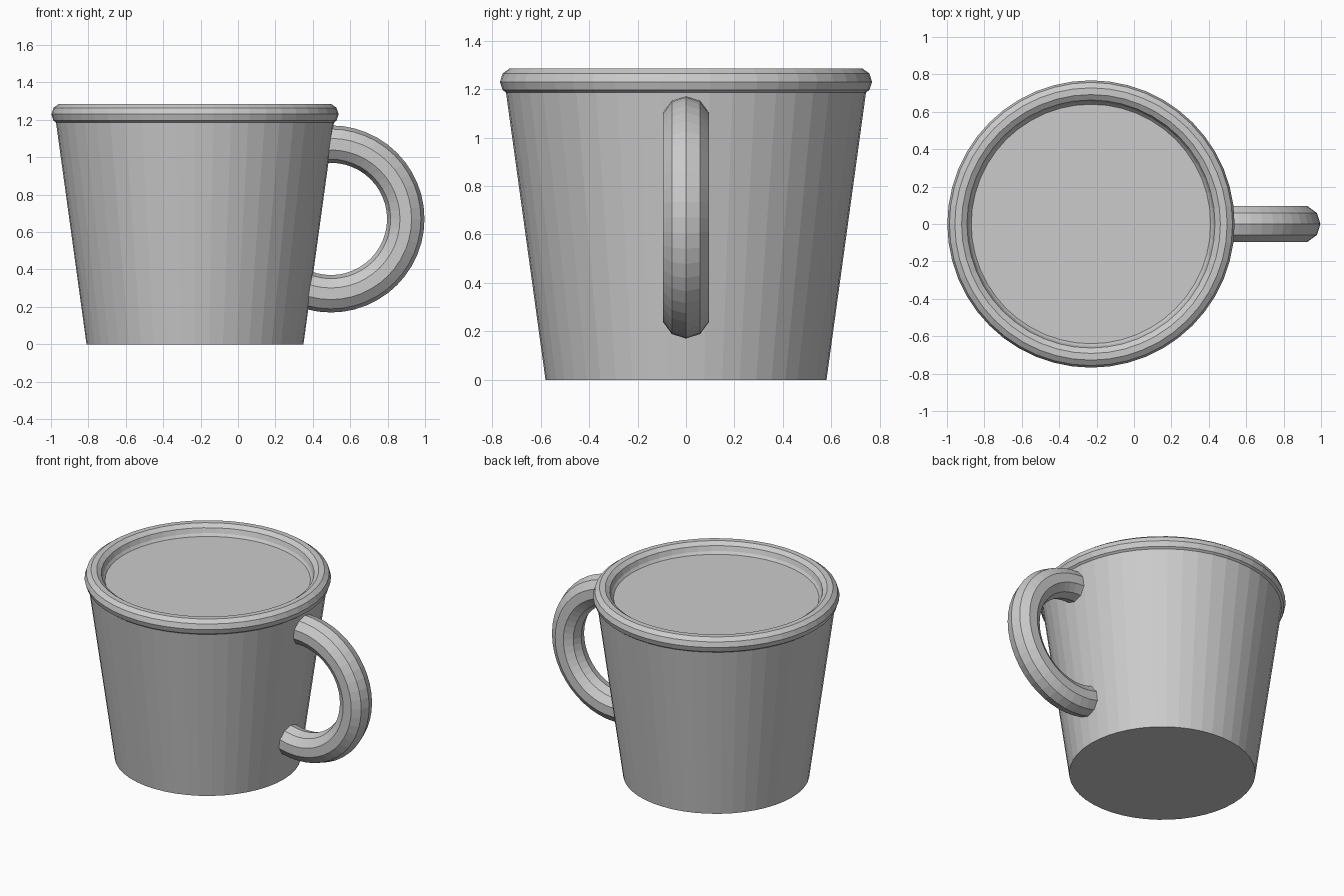
import bpy
import math
from mathutils import Matrix, Vector

cube = bpy.data.objects.get("Cube")
if cube:
    bpy.data.objects.remove(cube, do_unlink=True)

SEGMENTS = 48
SIDES = 10
CUP_X = -0.23

grey = bpy.data.materials.new("plain grey")
grey.use_nodes = True
colour = (0.6, 0.6, 0.6, 1)
grey.diffuse_color = colour
grey.node_tree.nodes["Principled BSDF"].inputs["Base Color"].default_value = colour


def add_object(name, verts, faces, location):
    mesh = bpy.data.meshes.new(name)
    mesh.from_pydata(verts, [], faces)
    mesh.materials.append(grey)
    obj = bpy.data.objects.new(name, mesh)
    obj.location = location
    bpy.context.collection.objects.link(obj)
    return obj


def spin(profile, closed, first=0, steps=SEGMENTS):
    """Turn a radius/height profile around z; a partial turn gets end caps."""
    full = steps == SEGMENTS
    rings = steps if full else steps + 1
    n = len(profile)
    verts = []
    for i in range(rings):
        a = math.tau * (first + i) / SEGMENTS
        verts += [(r * math.cos(a), r * math.sin(a), z) for r, z in profile]
    faces = []
    for i in range(steps):
        j = (i + 1) % rings
        for k in range(n if closed else n - 1):
            m = (k + 1) % n
            faces.append((i * n + k, j * n + k, j * n + m, i * n + m))
    if not closed:
        # flat discs at both ends of the profile
        faces.append([i * n for i in reversed(range(rings))])
        faces.append([i * n + n - 1 for i in range(rings)])
    elif not full:
        faces.append(list(range(n)))
        faces.append([steps * n + k for k in reversed(range(n))])
    return verts, faces


def ring_profile(major, minor):
    return [(major + minor * math.cos(math.tau * k / SIDES),
             minor * math.sin(math.tau * k / SIDES)) for k in range(SIDES)]


# tapered body with a shallow recess closed by a flat disc
body = [(0.58, 0), (0.745, 1.2), (0.71, 1.23), (0.655, 1.235), (0.64, 1.215)]
add_object("cup_body", *spin(body, False), (CUP_X, 0, 0))

# rolled rim
add_object("rim", *spin(ring_profile(0.71, 0.058), True), (CUP_X, 0, 1.23))

# handle: an upright partial ring whose ends sink into the body
verts, faces = spin(ring_profile(0.4, 0.1), True, -18, 36)
upright = Matrix.Rotation(math.pi / 2, 3, "X")
verts = [upright @ Vector(v) for v in verts]
add_object("handle", verts, faces, (0.497, 0, 0.67))
